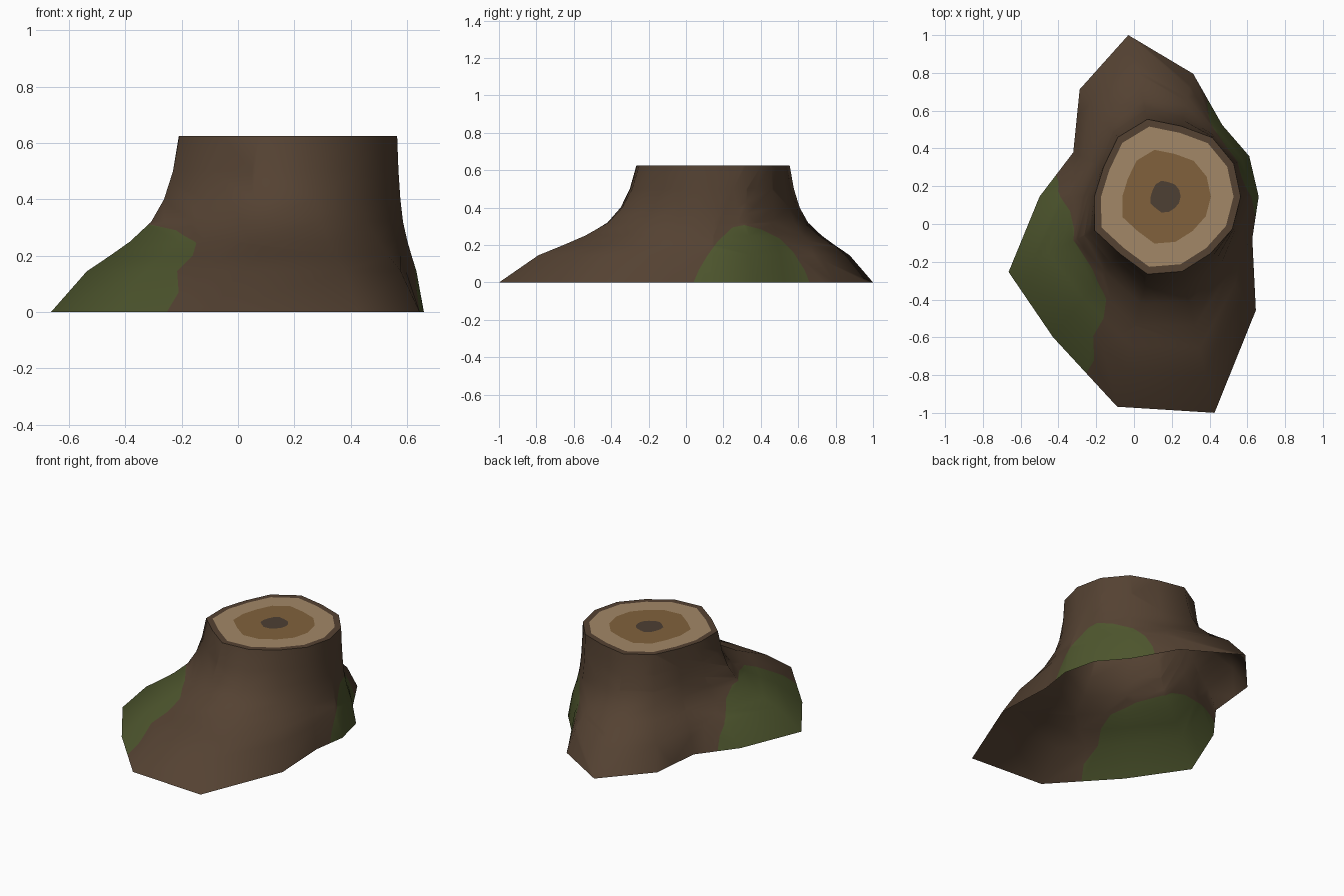
import bpy, bmesh, math
from mathutils import Vector

if "Cube" in bpy.data.objects:
    bpy.data.objects.remove(bpy.data.objects["Cube"], do_unlink=True)


def material(name, rgb):
    m = bpy.data.materials.new(name)
    m.use_nodes = True
    m.diffuse_color = (*rgb, 1)
    m.node_tree.nodes["Principled BSDF"].inputs["Base Color"].default_value = (*rgb, 1)
    return m


BARK = material("bark brown", (.089, .054, .032))
MOSS = material("moss green", (.076, .093, .027))
PALE = material("pale sapwood", (.36, .245, .135))
WARM = material("warm heartwood", (.22, .12, .045))
CORE = material("dark core", (.074, .050, .033))

# Radii of the root flare and of the cut, at equal angles round the trunk axis
CENTRE = (.165, .145)
ROOTS = [.495, .494, .485, .667, .877, .726, .54, .665, .92, .952, 1.141, 1.174, .77, .512]
CUT = [.4, .403, .4, .383, .42, .402, .362, .375, .414, .386, .421, .406, .385, .395]
HEIGHT = .625
# Height and share of the root flare remaining there
FLARE = [(0, 1), (.145, .72), (.2, .54), (.25, .385), (.32, .22), (.4, .12), (.5, .05), (HEIGHT, 0)]


def ring(bm, radii, z):
    verts = []
    for i, r in enumerate(radii):
        a = math.tau * i / len(radii)
        verts.append(bm.verts.new((CENTRE[0] + r * math.cos(a), CENTRE[1] + r * math.sin(a), z)))
    return verts


def bridge(bm, lower, upper, index=0):
    n = len(lower)
    for i in range(n):
        j = (i + 1) % n
        bm.faces.new((lower[i], lower[j], upper[j], upper[i])).material_index = index


def finish(bm, name, mats, smooth):
    me = bpy.data.meshes.new(name)
    bm.to_mesh(me)
    bm.free()
    for m in mats:
        me.materials.append(m)
    for p in me.polygons:
        p.use_smooth = smooth
    ob = bpy.data.objects.new(name, me)
    bpy.context.collection.objects.link(ob)
    return ob


def cut_moss(bm, side, outline):
    """Cut a convex patch, outlined in y and z, into the bark on one side."""
    inside = [f for f in bm.faces if f.calc_center_median().x * side > 0]
    for (y0, z0), (y1, z1) in zip(outline, outline[1:]):
        point = Vector((0, y0, z0))
        normal = Vector((0, z0 - z1, y1 - y0))  # points out of the patch
        edges = {e for f in inside for e in f.edges}
        verts = {v for f in inside for v in f.verts}
        cut = bmesh.ops.bisect_plane(bm, geom=[*verts, *edges, *inside], dist=1e-5,
                                     plane_co=point, plane_no=normal)
        inside = [f for f in cut["geom"] if isinstance(f, bmesh.types.BMFace)
                  and (f.calc_center_median() - point).dot(normal) < 0]
    for f in inside:
        f.material_index = 1


# Flared bark, open underneath, with a moss patch on each side
bm = bmesh.new()
levels = [ring(bm, [c + (r - c) * t for r, c in zip(ROOTS, CUT)], z) for z, t in FLARE]
for low, high in zip(levels, levels[1:]):
    bridge(bm, low, high)
cut_moss(bm, 1, [(.04, 0), (.07, .07), (.115, .145), (.17, .22), (.25, .295), (.31, .307),
                 (.4, .285), (.5, .235), (.575, .16), (.635, .065), (.66, 0)])
cut_moss(bm, -1, [(-.79, 0), (-.72, .07), (-.5, .2), (-.4, .245), (-.24, .29), (-.1, .31),
                  (-.03, .3), (.07, .25), (.16, .16), (.22, .08), (.26, 0)])
finish(bm, "bark", [BARK, MOSS], True)

# Flat cut top: bark rim, two wood rings and the core
bm = bmesh.new()
rings = [ring(bm, [r * s for r in CUT], HEIGHT) for s in (1, .905, .605, .205)]
for index, (outer, inner) in enumerate(zip(rings, rings[1:])):
    bridge(bm, outer, inner, index)
bm.faces.new(rings[-1]).material_index = 3
finish(bm, "cut_top", [BARK, PALE, WARM, CORE], False)
